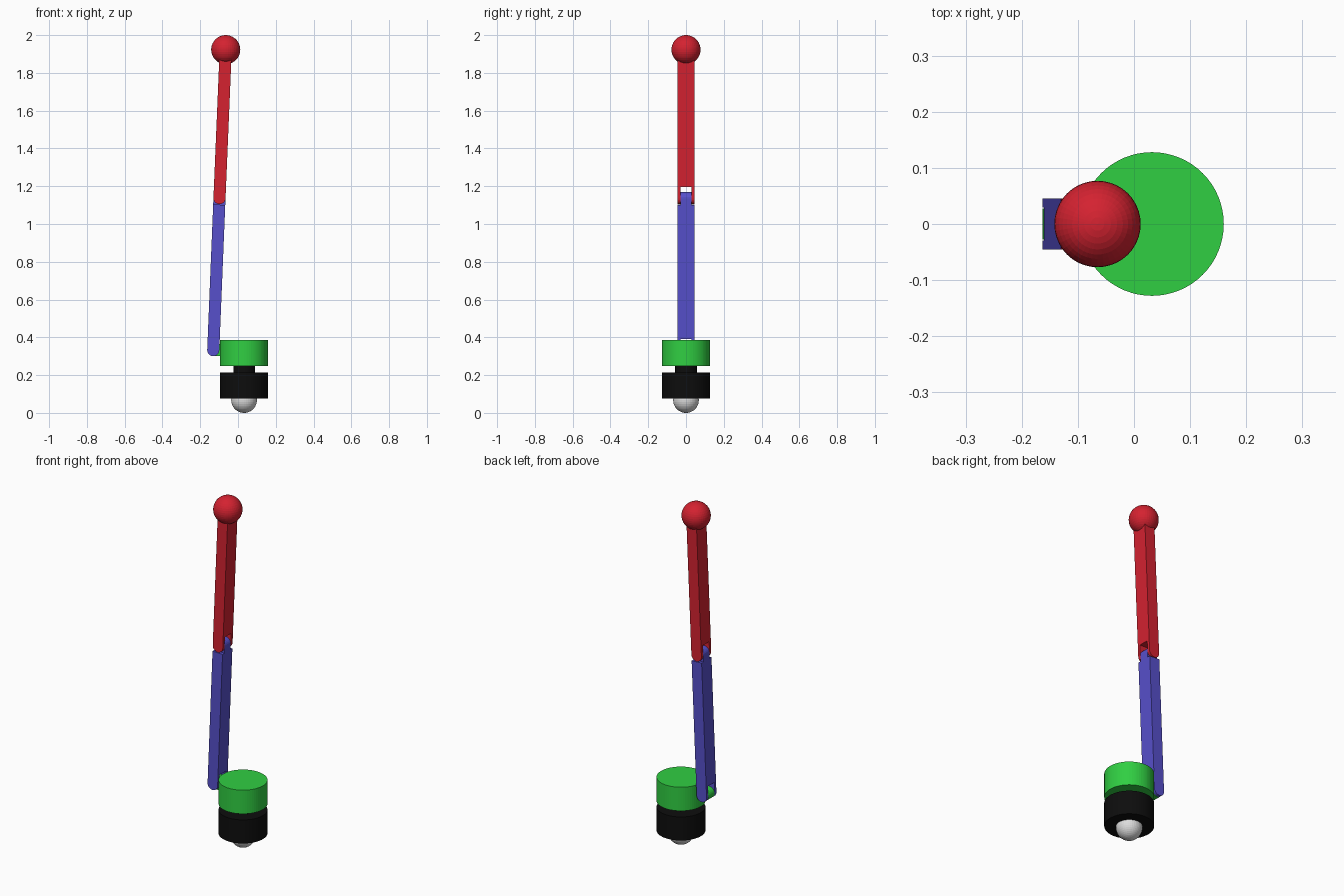
import bpy, math
from mathutils import Matrix, Vector

if "Cube" in bpy.data.objects:
    bpy.data.objects.remove(bpy.data.objects["Cube"])


def mat(name, rgb):
    m = bpy.data.materials.new(name)
    m.diffuse_color = (*rgb, 1)
    m.use_nodes = True
    m.node_tree.nodes["Principled BSDF"].inputs["Base Color"].default_value = m.diffuse_color
    return m


RED = mat("red", (0.66, 0.016, 0.03))
BLUE = mat("blue", (0.095, 0.08, 0.6))
GREEN = mat("green", (0.03, 0.62, 0.055))
BLACK = mat("black", (0.004, 0.004, 0.004))
WHITE = mat("light grey", (0.72, 0.72, 0.72))

CX = 0.032            # axis of the base parts
R = 0.032             # arm half thickness
HW, SLOT = 0.045, 0.029   # arm and tongue half widths
LOW = Vector((-0.131, 0, 0.332))
ELBOW = Vector((-0.098, 0, 1.137))
TOP = Vector((-0.065, 0, 1.923))


def finish(ob, name, m):
    ob.name = name
    ob.data.materials.clear()
    ob.data.materials.append(m)
    return ob


def cylinder(name, r, z0, z1, m):
    bpy.ops.mesh.primitive_cylinder_add(vertices=64, radius=r, depth=z1 - z0,
                                        location=(CX, 0, (z0 + z1) / 2))
    return finish(bpy.context.object, name, m)


def ball(name, r, loc, m):
    bpy.ops.mesh.primitive_uv_sphere_add(segments=40, ring_count=20, radius=r, location=loc)
    return finish(bpy.context.object, name, m)


def bar(name, start, end, length, half, round_end, m):
    """Bar along start->end, rounded at the start and optionally at the end."""
    n = 12
    prof = [(-R * math.sin(a), R * math.cos(a)) for a in (math.pi * i / n for i in range(n + 1))]
    if round_end:
        prof += [(length + R * math.sin(a), -R * math.cos(a))
                 for a in (math.pi * i / n for i in range(n + 1))]
    else:
        prof += [(length, -R), (length, R)]
    k = len(prof)
    verts = [(v, y, u) for y in (-half, half) for u, v in prof]
    faces = [tuple(range(k)), tuple(range(2 * k - 1, k - 1, -1))]
    faces += [(i, i + k, (i + 1) % k + k, (i + 1) % k) for i in range(k)]
    me = bpy.data.meshes.new(name)
    me.from_pydata(verts, [], faces)
    ob = bpy.data.objects.new(name, me)
    bpy.context.collection.objects.link(ob)
    # outward normals
    bpy.context.view_layer.objects.active = ob
    bpy.ops.object.select_all(action='DESELECT')
    ob.select_set(True)
    bpy.ops.object.mode_set(mode='EDIT')
    bpy.ops.mesh.select_all(action='SELECT')
    bpy.ops.mesh.normals_make_consistent(inside=False)
    bpy.ops.object.mode_set(mode='OBJECT')
    d = end - start
    ob.matrix_world = Matrix.Translation(start) @ Matrix.Rotation(math.atan2(d.x, d.z), 4, 'Y')
    return finish(ob, name, m)


def cut(ob, y0, y1, u0, u1):
    """Cut a box, given in the bar's own frame, out of it."""
    bpy.ops.mesh.primitive_cube_add(size=1)
    c = bpy.context.object
    c.hide_render = True
    c.matrix_world = (ob.matrix_world @ Matrix.Translation((0, (y0 + y1) / 2, (u0 + u1) / 2))
                      @ Matrix.Diagonal((0.2, y1 - y0, u1 - u0, 1)))
    mod = ob.modifiers.new("cut", 'BOOLEAN')
    mod.operation, mod.solver, mod.object = 'DIFFERENCE', 'EXACT', c
    bpy.context.view_layer.update()
    bpy.context.view_layer.objects.active = ob
    bpy.ops.object.modifier_apply(modifier=mod.name)
    bpy.data.objects.remove(c)


# Base: rolling ball, black foot, neck, green hub
ball("foot_ball", 0.068, (CX, 0, 0.068), WHITE)
cylinder("black_foot", 0.128, 0.077, 0.213, BLACK)
cylinder("neck", 0.057, 0.20, 0.26, BLACK)
cylinder("green_hub", 0.128, 0.248, 0.385, GREEN)
# Hub tongue held in the lower fork
bar("hub_tongue", LOW, LOW + Vector((1, 0, 0)), 0.08, SLOT - 0.001, False, GREEN)

# Lower arm: fork at the bottom, tongue at the top
L = (ELBOW - LOW).length
lower = bar("lower_arm", LOW, ELBOW, L, HW, True, BLUE)
cut(lower, -SLOT, SLOT, -0.1, 0.06)
for s in (-1, 1):
    a, b = sorted((s * (SLOT - 0.001), s * 0.1))
    cut(lower, a, b, L - 0.035, L + 0.1)

# Upper arm: fork at the elbow, running into the red ball
upper = bar("upper_arm", ELBOW, TOP, (TOP - ELBOW).length - 0.02, HW, False, RED)
cut(upper, -SLOT, SLOT, -0.1, 0.06)
ball("top_ball", 0.077, TOP, RED)
